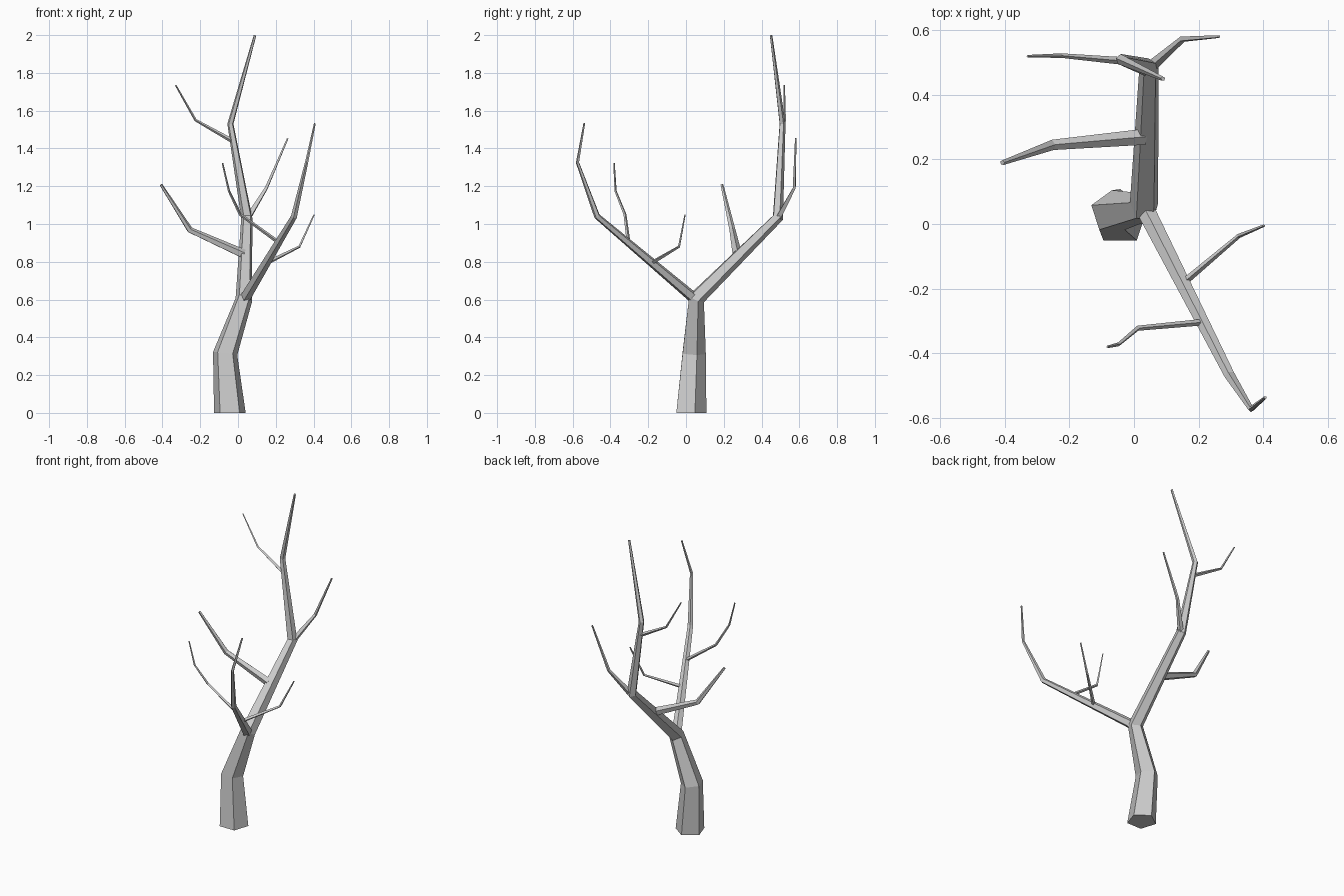
import bpy, bmesh, math
from mathutils import Vector

if "Cube" in bpy.data.objects:
    bpy.data.objects.remove(bpy.data.objects["Cube"])


def limb(name, path, sides, start_dir=None):
    """Faceted tapering tube through (x, y, z, radius) points."""
    pts = [Vector(p[:3]) for p in path]
    dirs = [(b - a).normalized() for a, b in zip(pts, pts[1:])]
    tangents = [Vector(start_dir) if start_dir else dirs[0]]
    tangents += [(a + b).normalized() for a, b in zip(dirs, dirs[1:])]
    tangents.append(dirs[-1])
    bm = bmesh.new()
    rings = []
    # transport the cross-section along the path, starting from +y or up
    ref = Vector((0, 1, 0)) if abs(tangents[0].z) > 0.9 else Vector((0, 0, 1))
    prev = None
    for p, t, spec in zip(pts, tangents, path):
        if prev is not None:
            ref = prev.rotation_difference(t) @ ref
        ref = (ref - t * ref.dot(t)).normalized()
        side = t.cross(ref)
        ring = []
        for i in range(sides):
            a = 2 * math.pi * i / sides
            ring.append(bm.verts.new(p + (ref * math.cos(a) + side * math.sin(a)) * spec[3]))
        rings.append(ring)
        prev = t
    for low, high in zip(rings, rings[1:]):
        for i in range(sides):
            j = (i + 1) % sides
            bm.faces.new((low[i], low[j], high[j], high[i]))
    bm.faces.new(rings[0][::-1])
    bm.faces.new(rings[-1])
    bmesh.ops.recalc_face_normals(bm, faces=bm.faces)
    mesh = bpy.data.meshes.new(name)
    bm.to_mesh(mesh)
    bm.free()
    obj = bpy.data.objects.new(name, mesh)
    bpy.context.collection.objects.link(obj)
    return obj


# trunk bending backwards into the tall main limb
limb("trunk", [(-0.043, 0.02, 0, 0.088), (-0.068, 0.037, 0.315, 0.068),
               (0.032, 0.052, 0.605, 0.047), (0.047, 0.485, 1.035, 0.031),
               (-0.04, 0.51, 1.53, 0.017), (0.09, 0.45, 1.998, 0.007)], 5, (0, 0, 1))

# front fork
limb("front_limb", [(0.035, 0.045, 0.605, 0.03), (0.297, -0.47, 1.04, 0.017),
                    (0.363, -0.574, 1.325, 0.009), (0.407, -0.538, 1.533, 0.005)], 5)

# side branches and twigs
branches = {
    "left_branch": [(0.03, 0.27, 0.84, 0.026), (-0.255, 0.245, 0.968, 0.017), (-0.408, 0.19, 1.208, 0.008)],
    "top_left_twig": [(-0.03, 0.505, 1.44, 0.012), (-0.225, 0.522, 1.55, 0.007), (-0.33, 0.52, 1.735, 0.004)],
    "back_twig": [(0.055, 0.49, 1.035, 0.018), (0.15, 0.573, 1.19, 0.01), (0.263, 0.581, 1.453, 0.005)],
    "right_twig": [(0.165, -0.172, 0.80, 0.011), (0.325, -0.037, 0.88, 0.007), (0.403, -0.005, 1.05, 0.004)],
    "front_twig": [(0.205, -0.305, 0.91, 0.01), (0.012, -0.323, 1.05, 0.008),
                   (-0.048, -0.373, 1.175, 0.006), (-0.082, -0.381, 1.322, 0.004)],
}
for name, path in branches.items():
    limb(name, path, 5 if name == "left_branch" else 4)
